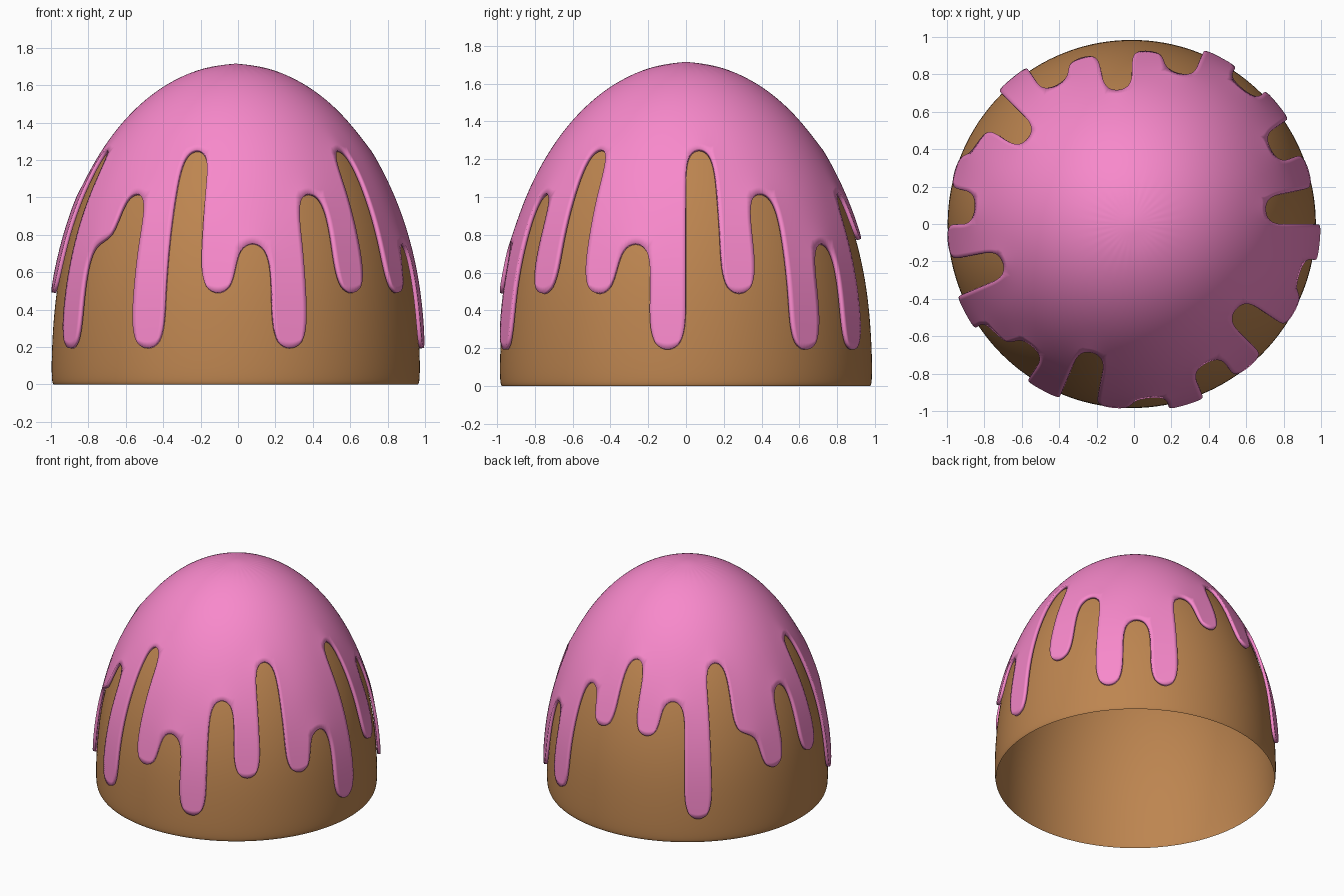
import bpy, bmesh, math

if "Cube" in bpy.data.objects:
    bpy.data.objects.remove(bpy.data.objects["Cube"])

N = 32                        # columns around the dome
STEP = 2 * math.pi / N
R, H, Z0 = 0.991, 1.515, 0.18  # dome radius, dome height, height of its equator
CX = -0.012

# lowest icing row in each column, counted from the front towards +x
DRIPS = [2, 0, 3, 1, 4, 1, 2, 0, 4, 1, 3, 0, 2, 0, 3, 2,
         4, 2, 3, 0, 4, 2, 1, 3, 1, 4, 0, 2, 3, 0, 4, 1]


def dome(name, color, grow=0.0, skirt=(), starts=None):
    """Dome of N columns; skirt = extra (radius, z) rings below the equator."""
    bm = bmesh.new()
    rings = list(skirt)
    for i in range(8):
        a = i * STEP
        rings.append(((R + grow) * math.cos(a), Z0 + (H + grow) * math.sin(a)))
    grid = [[bm.verts.new((r * math.sin(k * STEP), -r * math.cos(k * STEP), z))
             for k in range(N)] for r, z in rings]
    apex = bm.verts.new((0, 0, Z0 + H + grow))
    for k in range(N):
        n = (k + 1) % N
        for i in range(starts[k] if starts else 0, len(grid) - 1):
            bm.faces.new((grid[i][k], grid[i][n], grid[i + 1][n], grid[i + 1][k]))
        bm.faces.new((grid[-1][k], grid[-1][n], apex))
    bmesh.ops.delete(bm, geom=[v for v in bm.verts if not v.link_faces], context='VERTS')
    for f in bm.faces:
        f.smooth = True
    me = bpy.data.meshes.new(name)
    bm.to_mesh(me)
    bm.free()
    mat = bpy.data.materials.new(name)
    mat.diffuse_color = color
    mat.use_nodes = True
    mat.node_tree.nodes["Principled BSDF"].inputs["Base Color"].default_value = mat.diffuse_color
    me.materials.append(mat)
    ob = bpy.data.objects.new(name, me)
    ob.location.x = CX
    bpy.context.collection.objects.link(ob)
    sub = ob.modifiers.new("smooth", 'SUBSURF')
    sub.levels = sub.render_levels = 3
    return ob


# hollow cake body, open underneath
dome("cake_body", (0.51, 0.235, 0.08, 1),
     skirt=[(R * 0.99, 0.0), (R, 0.015)])

# icing layer with drips ending at different rows
icing = dome("icing", (0.94, 0.25, 0.6, 1), grow=0.002, starts=DRIPS)
thick = icing.modifiers.new("thickness", 'SOLIDIFY')
thick.thickness = 0.022
thick.offset = 1
